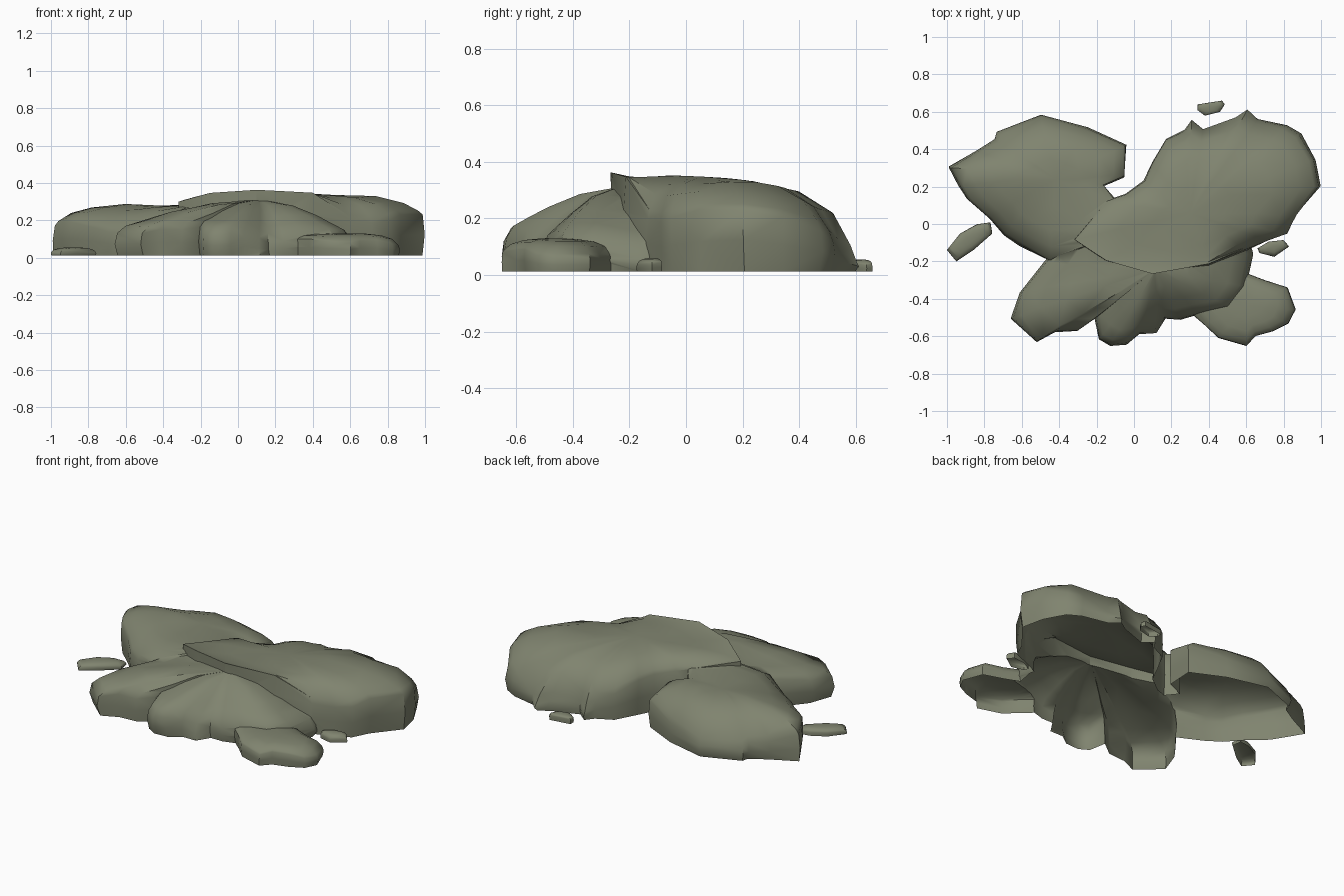
import bpy, bmesh
from mathutils import Vector, noise

stone = bpy.data.materials.new("olive grey stone")
stone.diffuse_color = (0.215, 0.23, 0.16, 1)

# (scale of the outline, blend from rim height to peak height)
TOP = [(0.95, 0.2), (0.84, 0.58), (0.62, 0.84), (0.32, 0.97)]
LEFT = [(0.95, 0.2), (0.82, 0.55), (0.62, 0.82), (0.32, 0.97)]
FRONT = [(0.93, 0.22), (0.8, 0.38), (0.62, 0.6), (0.35, 0.86)]


def rock(name, centre, outline, rings=TOP, amp=0.016):
    """Loft a rock from an outline of (x, y, rim height) up to a centre peak."""
    cx, cy, cz = centre
    bm = bmesh.new()

    def ring(scale, height):
        return [bm.verts.new((cx + (x - cx) * scale, cy + (y - cy) * scale, height(z)))
                for x, y, z in outline]

    loops = [ring(0.98, lambda z: 0.012), ring(1.0, lambda z: 0.012 + 0.5 * (z - 0.012)),
             ring(0.985, lambda z: z)]
    for s, b in rings:
        loops.append(ring(s, lambda z: z + (cz - z) * b))
    n = len(outline)
    for low, high in zip(loops, loops[1:]):
        for i in range(n):
            j = (i + 1) % n
            bm.faces.new((low[i], low[j], high[j], high[i]))
    top = bm.verts.new((cx, cy, cz))
    base = bm.verts.new((cx, cy, 0.012))
    for i in range(n):
        j = (i + 1) % n
        bm.faces.new((loops[-1][i], loops[-1][j], top))
        bm.faces.new((loops[0][j], loops[0][i], base))
    bmesh.ops.triangulate(bm, faces=[f for f in bm.faces if len(f.verts) == 4])
    bmesh.ops.recalc_face_normals(bm, faces=bm.faces)
    # weathered unevenness, base kept level
    for v in bm.verts:
        if v.co.z > 0.02:
            d = noise.noise_vector(v.co * 4.5)
            v.co += Vector((d.x * amp * 0.8, d.y * amp * 0.8, d.z * amp * min(1, v.co.z * 4)))
    me = bpy.data.meshes.new(name)
    bm.to_mesh(me)
    bm.free()
    me.materials.append(stone)
    ob = bpy.data.objects.new(name, me)
    bpy.context.collection.objects.link(ob)
    return ob


def finish(ob):
    """Open the underside and smooth the gentle angles."""
    bm = bmesh.new()
    bm.from_mesh(ob.data)
    under = [f for f in bm.faces if all(v.co.z < 0.02 for v in f.verts)]
    bmesh.ops.delete(bm, geom=under, context='FACES')
    bm.to_mesh(ob.data)
    bm.free()
    bpy.ops.object.select_all(action='DESELECT')
    ob.select_set(True)
    bpy.context.view_layer.objects.active = ob
    bpy.ops.object.shade_smooth_by_angle(angle=0.85)


# large slab, right
cluster = rock("rock_cluster", (0.3, 0.06, 0.345), [
    (-0.33, -0.08, 0.305), (-0.15, -0.2, 0.345), (0.1, -0.27, 0.36), (0.4, -0.22, 0.35),
    (0.61, -0.14, 0.2), (0.72, -0.09, 0.19), (0.82, -0.05, 0.2), (0.87, 0.05, 0.23),
    (1.0, 0.21, 0.235), (0.97, 0.35, 0.21), (0.9, 0.48, 0.15), (0.82, 0.525, 0.11),
    (0.66, 0.56, 0.08), (0.6, 0.61, 0.05), (0.54, 0.57, 0.07), (0.37, 0.51, 0.1),
    (0.31, 0.56, 0.06), (0.27, 0.51, 0.12), (0.17, 0.46, 0.17), (0.1, 0.33, 0.23),
    (0.05, 0.23, 0.24), (-0.05, 0.155, 0.25), (-0.15, 0.12, 0.275)])

# slab, back left
left_slab = rock("left_slab", (-0.42, 0.24, 0.282), [
    (-1.0, 0.31, 0.17), (-0.94, 0.21, 0.19), (-0.89, 0.13, 0.19), (-0.78, 0.03, 0.16),
    (-0.7, -0.06, 0.14), (-0.61, -0.12, 0.14), (-0.45, -0.2, 0.19), (-0.2, -0.1, 0.29),
    (-0.08, 0.1, 0.27), (-0.16, 0.2, 0.25), (-0.05, 0.25, 0.22), (-0.04, 0.42, 0.18),
    (-0.25, 0.52, 0.13), (-0.5, 0.58, 0.08), (-0.73, 0.49, 0.09), (-0.74, 0.45, 0.11),
    (-0.84, 0.39, 0.12)], LEFT)

# low lobed apron, front
apron = rock("front_apron", (0.12, -0.24, 0.312), [
    (-0.36, -0.05, 0.24), (-0.48, -0.2, 0.18), (-0.61, -0.36, 0.15), (-0.66, -0.5, 0.13),
    (-0.52, -0.625, 0.13), (-0.42, -0.58, 0.15), (-0.3, -0.57, 0.15), (-0.21, -0.5, 0.17),
    (-0.19, -0.61, 0.13), (-0.13, -0.645, 0.12), (-0.04, -0.64, 0.13), (0.03, -0.59, 0.11),
    (0.12, -0.59, 0.05), (0.17, -0.51, 0.08), (0.25, -0.51, 0.09), (0.35, -0.48, 0.11),
    (0.52, -0.45, 0.11), (0.6, -0.34, 0.11), (0.635, -0.16, 0.06), (0.6, 0.0, 0.12),
    (0.1, 0.1, 0.24)], FRONT)

# flat toe, front right
toe = rock("front_toe", (0.6, -0.44, 0.13), [
    (0.3, -0.47, 0.1), (0.38, -0.54, 0.1), (0.45, -0.61, 0.09), (0.6, -0.655, 0.08),
    (0.65, -0.6, 0.09), (0.75, -0.57, 0.09), (0.83, -0.53, 0.07), (0.865, -0.46, 0.06),
    (0.82, -0.34, 0.06), (0.7, -0.3, 0.06), (0.6, -0.26, 0.07), (0.4, -0.3, 0.11)], amp=0.01)

# fuse the big rocks into one shell
bpy.context.view_layer.objects.active = cluster
for part in (left_slab, apron, toe):
    mod = cluster.modifiers.new("fuse", 'BOOLEAN')
    mod.operation = 'UNION'
    mod.solver = 'EXACT'
    mod.object = part
    bpy.ops.object.modifier_apply(modifier=mod.name)
    bpy.data.objects.remove(part)
finish(cluster)

# loose stones
finish(rock("left_stone", (-0.88, -0.08, 0.055), [
    (-1.0, -0.14, 0.03), (-0.95, -0.2, 0.025), (-0.86, -0.14, 0.035), (-0.76, -0.05, 0.03),
    (-0.77, 0.01, 0.03), (-0.84, 0.0, 0.035), (-0.93, -0.05, 0.035)], amp=0.005))
finish(rock("right_stone", (0.75, -0.12, 0.06), [
    (0.66, -0.13, 0.04), (0.67, -0.155, 0.04), (0.75, -0.175, 0.035), (0.83, -0.12, 0.035),
    (0.8, -0.085, 0.045), (0.72, -0.095, 0.045)], amp=0.005))
finish(rock("back_stone", (0.41, 0.62, 0.055), [
    (0.34, 0.61, 0.04), (0.38, 0.58, 0.04), (0.46, 0.6, 0.04), (0.485, 0.64, 0.035),
    (0.47, 0.66, 0.04), (0.34, 0.64, 0.04)], amp=0.005))
